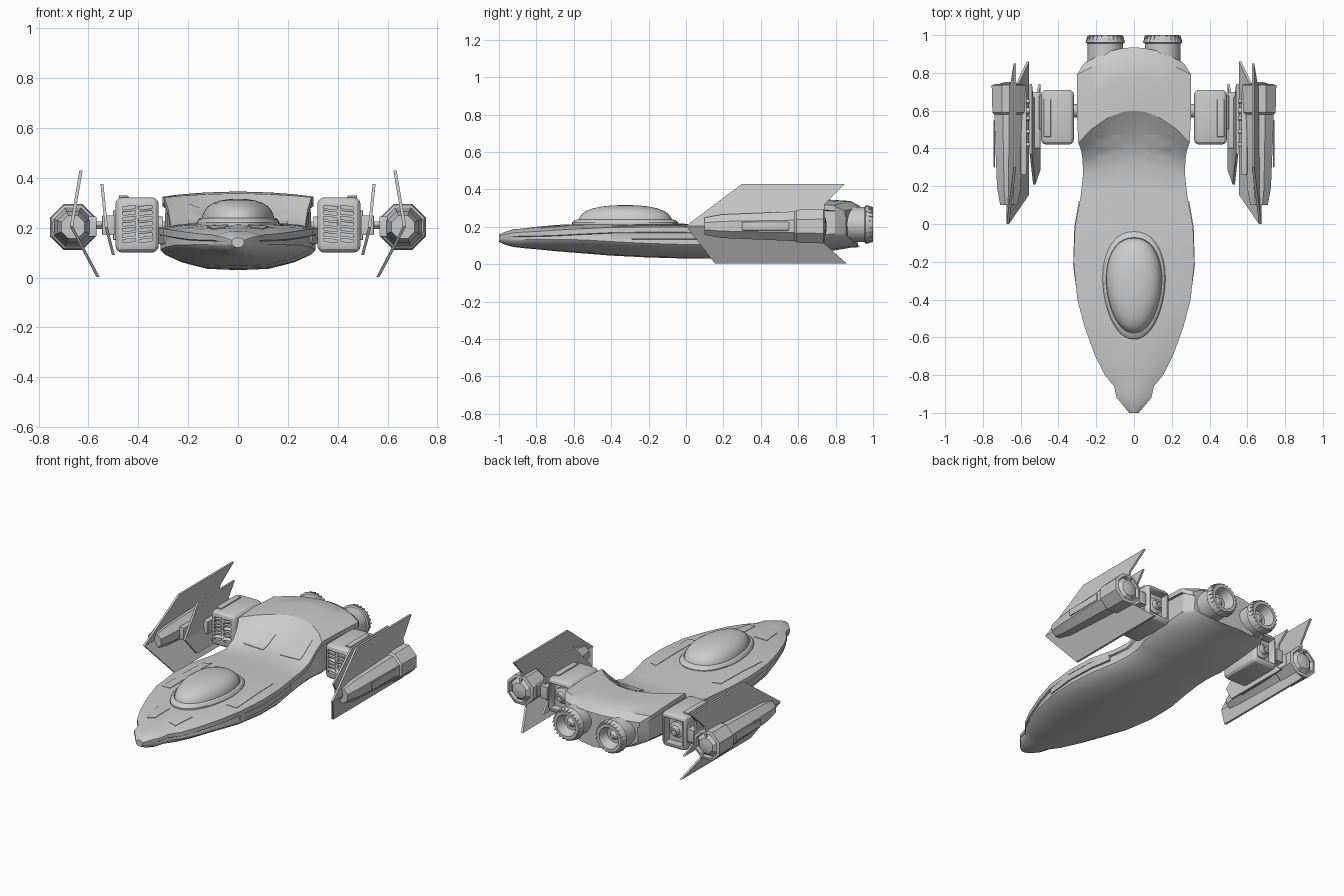
import bpy, bmesh, math
from mathutils import Vector, Matrix
from mathutils.bvhtree import BVHTree

if "Cube" in bpy.data.objects:
    bpy.data.objects.remove(bpy.data.objects["Cube"])


def finish(bm, name, mirror=False, bevel=0, angle=28):
    bmesh.ops.recalc_face_normals(bm, faces=bm.faces)
    me = bpy.data.meshes.new(name)
    bm.to_mesh(me)
    bm.free()
    ob = bpy.data.objects.new(name, me)
    bpy.context.collection.objects.link(ob)
    bpy.ops.object.select_all(action='DESELECT')
    bpy.context.view_layer.objects.active = ob
    ob.select_set(True)
    if bevel:
        m = ob.modifiers.new("bevel", 'BEVEL')
        m.width, m.segments, m.limit_method = bevel, 3, 'ANGLE'
        bpy.ops.object.modifier_apply(modifier=m.name)
    bpy.ops.object.shade_smooth_by_angle(angle=math.radians(angle))
    if mirror:
        ob.modifiers.new("mirror", 'MIRROR')
    return ob


def loft(bm, rings, cap=True):
    rows = [[bm.verts.new(p) for p in r] for r in rings]
    n = len(rows[0])
    for a, b in zip(rows, rows[1:]):
        for i in range(n):
            bm.faces.new((a[i], a[(i + 1) % n], b[(i + 1) % n], b[i]))
    if cap:
        bm.faces.new(rows[0])
        bm.faces.new(rows[-1])


def box(bm, x0, x1, y0, y1, z0, z1, rot=0):
    c = Vector(((x0 + x1) / 2, (y0 + y1) / 2, (z0 + z1) / 2))
    m = (Matrix.Translation(c) @ Matrix.Rotation(rot, 4, 'Y')
         @ Matrix.Diagonal((x1 - x0, y1 - y0, z1 - z0, 1)))
    return bmesh.ops.create_cube(bm, size=1, matrix=m)["verts"]


def lathe_y(bm, cx, cz, profile, n=32, off=0):
    # profile holds (radius, y) pairs
    loft(bm, [[(cx + r * math.cos(2 * math.pi * i / n + off), y,
                cz + r * math.sin(2 * math.pi * i / n + off)) for i in range(n)]
              for r, y in profile])


def rod_x(bm, x0, x1, y, z, r, n=14):
    loft(bm, [[(x, y + r * math.cos(2 * math.pi * i / n), z + r * math.sin(2 * math.pi * i / n))
               for i in range(n)] for x in (x0, x1)])


# Hull: y, half width, deck edge z, deck centre z, keel z, centre sweep in y
SECTIONS = [
    (-1.0, .025, .150, .160, .120, 0), (-.97, .05, .160, .172, .105, 0),
    (-.92, .092, .168, .187, .092, 0), (-.86, .105, .172, .192, .085, 0),
    (-.80, .155, .175, .200, .080, 0), (-.70, .205, .182, .208, .070, 0),
    (-.55, .26, .190, .215, .058, 0), (-.40, .30, .197, .219, .046, 0),
    (-.20, .32, .200, .221, .036, 0), (-.02, .313, .200, .217, .031, 0),
    (.15, .282, .192, .205, .030, .04), (.26, .270, .193, .204, .034, .06),
    (.34, .272, .222, .222, .040, .05), (.39, .28, .275, .265, .045, .10),
    (.43, .295, .322, .337, .050, .17), (.60, .303, .325, .345, .070, .17),
    (.79, .303, .315, .338, .088, .09), (.85, .265, .285, .308, .092, .085)]
rings = []
for y, w, ze, zc, zb, arch in SECTIONS:
    d, h = zc - ze, ze - zb
    zl, t = zb + min(.55 * h, .075), min(.028, .25 * h)
    half = [(.2, zc - .05 * d), (.45, zc - .2 * d), (.75, zc - .55 * d), (1, ze), (1, ze - t),
            (.96, ze - t - .004), (.975, zl), (.93, zl - .2 * (zl - zb)), (.72, zb + .4 * (zl - zb)),
            (.4, zb + .06 * (zl - zb))]
    pts = [(0, zc)] + half + [(0, zb)] + [(-x, z) for x, z in reversed(half)]
    rings.append([(x * w, y + arch * (1 - x * x), z) for x, z in pts])
bm = bmesh.new()
loft(bm, rings)
tree = BVHTree.FromBMesh(bm)
finish(bm, "hull")


# Thin surface panels laid onto the hull top
def deck_panel(name, a, b, c, d, n=8, lift=.003):
    bm = bmesh.new()
    a, b, c, d = map(Vector, (a, b, c, d))
    grid = []
    for i in range(n + 1):
        row = []
        for j in range(n + 1):
            p = a.lerp(b, i / n).lerp(d.lerp(c, i / n), j / n)
            hit = tree.ray_cast(Vector((p.x, p.y, 1)), Vector((0, 0, -1)))[0]
            row.append(bm.verts.new(hit + Vector((0, 0, lift))))
        grid.append(row)
    for i in range(n):
        for j in range(n):
            bm.faces.new((grid[i][j], grid[i + 1][j], grid[i + 1][j + 1], grid[i][j + 1]))
    ext = bmesh.ops.extrude_face_region(bm, geom=bm.faces[:])
    for v in ext["geom"]:
        if isinstance(v, bmesh.types.BMVert):
            v.co.z -= .008
    finish(bm, name, mirror=True)


deck_panel("nose_hatch", (.05, -.77, 0), (.10, -.78, 0), (.125, -.64, 0), (.04, -.63, 0))
deck_panel("shoulder_panel", (.20, -.40, 0), (.265, -.39, 0), (.25, .0, 0), (.20, .02, 0))
deck_panel("slope_hatch", (.06, .34, 0), (.20, .34, 0), (.20, .47, 0), (.06, .47, 0))

# Side armour strips under the deck lip
bm = bmesh.new()
loft(bm, [[(x + dx, y, z) for dx, z in ((-.03, .172), (0, .168), (-.003, .135), (-.03, .13))]
          for x, y in ((.298, -.40), (.322, -.22), (.316, -.02), (.293, .12))])
finish(bm, "side_armour", mirror=True)


# Canopy: egg-shaped frame and bubble
def egg(s, z, n=40):
    out = []
    for i in range(n):
        t = 2 * math.pi * i / n
        c, si = math.cos(t), math.sin(t)
        x = .165 * math.copysign(abs(si) ** .9, si) * (1 + .12 * c)
        out.append((x * s, -.325 + .285 * c * s, z))
    return out


bm = bmesh.new()
loft(bm, [egg(s, z) for s, z in ((1, .19), (1, .222), (.95, .235), (.89, .240), (.87, .23))])
finish(bm, "canopy_frame")
bm = bmesh.new()
loft(bm, [egg(s, z) for s, z in ((.89, .22), (.87, .245), (.82, .266), (.73, .285), (.6, .299),
                                 (.43, .309), (.25, .314), (.08, .316))])
finish(bm, "canopy_bubble", angle=40)

# Main engines with ribbed nozzles
bm = bmesh.new()
lathe_y(bm, .152, .212, [(.094, .78), (.094, .955), (.102, .96), (.102, .97), (.086, 1.0), (.068, 1.0),
                         (.05, .94), (.03, .94), (.012, .965)])
finish(bm, "main_engine", mirror=True)
bm = bmesh.new()
for i in range(24):
    vs = box(bm, -.005, .005, .962, .999, .084, .1)
    for v in vs:
        v.co.z += .004 if v.co.y < .98 else -.006
    bmesh.ops.rotate(bm, verts=vs, cent=(0, 0, 0), matrix=Matrix.Rotation(i * math.pi / 12, 3, 'Y'))
    bmesh.ops.translate(bm, verts=vs, vec=(.152, 0, .212))
finish(bm, "nozzle_ribs", mirror=True)

# Intake pods, with grille slots and a rear recess cut out
bm = bmesh.new()
box(bm, .318, .492, .42, .71, .10, .322)
pod = finish(bm, "intake_pod", bevel=.028)
bm = bmesh.new()
for row in range(7):
    for x in (.345, .411):
        z = .143 + row * .022
        box(bm, x, x + .052, .38, .46, z, z + .012, rot=.12)
box(bm, .345, .467, .66, .75, .13, .292)
cutter = finish(bm, "pod_cutter")
cutter.hide_render = True
m = pod.modifiers.new("cut", 'BOOLEAN')
m.operation, m.object, m.solver = 'DIFFERENCE', cutter, 'EXACT'
bpy.context.view_layer.objects.active = pod
bpy.ops.object.modifier_apply(modifier=m.name)
bpy.data.objects.remove(cutter)
pod.modifiers.new("mirror", 'MIRROR')
bm = bmesh.new()
lathe_y(bm, .406, .211, [(.05, .65), (.05, .675), (.03, .685), (.024, .71), (.012, .71), (.01, .69)], 20)
finish(bm, "pod_thruster", mirror=True)
bm = bmesh.new()
box(bm, .44, .478, .46, .66, .31, .33)
box(bm, .485, .502, .50, .68, .15, .27)
finish(bm, "pod_brackets", mirror=True, bevel=.004)

# Struts joining hull, pods and wings
bm = bmesh.new()
rod_x(bm, .27, .66, .60, .21, .016)
rod_x(bm, .30, .325, .60, .21, .035)
for y in (.42, .49, .56, .65):
    rod_x(bm, .50, .62, y, .215, .011)
box(bm, .495, .545, .40, .70, .17, .25)
finish(bm, "wing_struts", mirror=True, bevel=.003)


# Folded wing blades: (y, z) outlines above and below a hinge line
def blade(name, upper, lower, xs, zs, thick):
    bm = bmesh.new()
    for outline, k in ((upper, 0), (lower, 1)):
        ring = []
        for off in (-thick / 2, thick / 2):
            ring.append([(xs[1] + (xs[2 * k] - xs[1]) * (z - zs[1]) / (zs[2 * k] - zs[1]) + off, y, z)
                         for y, z in outline])
        loft(bm, ring)
    finish(bm, name, mirror=True)


blade("outer_wing", [(0, .205), (.30, .43), (.85, .43), (.74, .32), (.74, .205)],
      [(0, .205), (.155, .003), (.86, .003), (.74, .11), (.74, .205)],
      (.63, .668, .562), (.43, .205, .003), .013)
blade("inner_wing", [(.21, .20), (.37, .375), (.74, .375), (.67, .30), (.67, .20)],
      [(.21, .20), (.29, .09), (.74, .09), (.67, .15), (.67, .20)],
      (.546, .528, .500), (.375, .20, .09), .012)

# Eight-sided outer nacelles with flared tails
bm = bmesh.new()
lathe_y(bm, .662, .203, [(.05, .10), (.068, .19), (.084, .55), (.084, .58), (.095, .59), (.099, .735),
                         (.08, .74), (.074, .72), (.05, .745), (.02, .752)], 8, math.pi / 8)
finish(bm, "outer_nacelle", mirror=True, angle=20)
bm = bmesh.new()
box(bm, .568, .60, .26, .70, .165, .245)
box(bm, .735, .744, .30, .55, .18, .225)
finish(bm, "nacelle_panels", mirror=True, bevel=.006)
